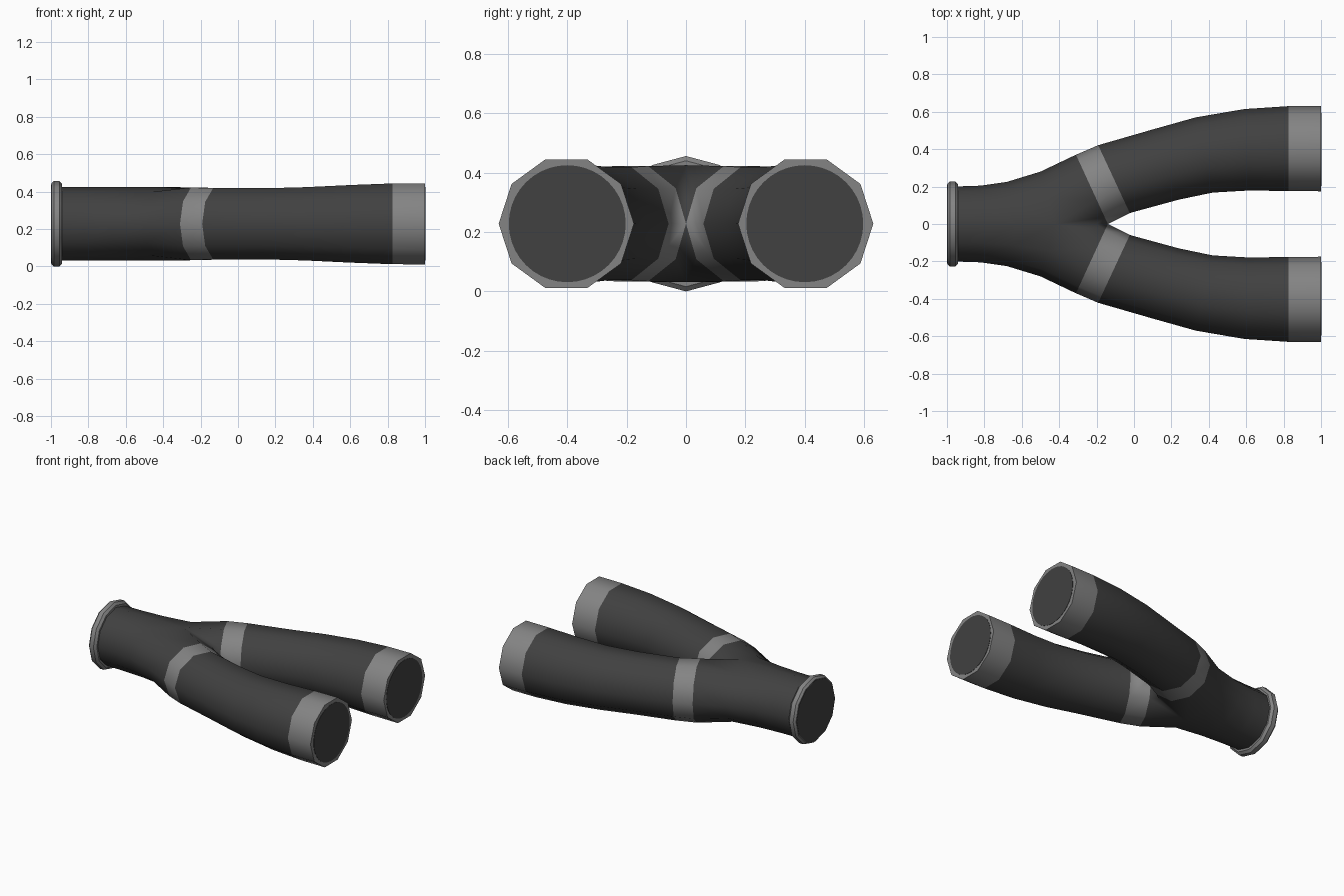
import bpy, bmesh, math
from mathutils import Vector

if "Cube" in bpy.data.objects:
    bpy.data.objects.remove(bpy.data.objects["Cube"])

Z = 0.228  # height of the pipe axis


def material(name, v):
    m = bpy.data.materials.new(name)
    m.diffuse_color = (v, v, v, 1)
    m.use_nodes = True
    m.node_tree.nodes["Principled BSDF"].inputs["Base Color"].default_value = m.diffuse_color
    return m


DARK = material("dark grey", 0.052)
LIGHT = material("light grey", 0.23)


def finish(name, bm, mats, mirror=False):
    bmesh.ops.recalc_face_normals(bm, faces=bm.faces)
    me = bpy.data.meshes.new(name)
    bm.to_mesh(me)
    bm.free()
    ob = bpy.data.objects.new(name, me)
    bpy.context.collection.objects.link(ob)
    for m in mats:
        me.materials.append(m)
    bpy.ops.object.select_all(action='DESELECT')
    ob.select_set(True)
    bpy.context.view_layer.objects.active = ob
    bpy.ops.object.shade_smooth_by_angle(angle=math.radians(42))
    if mirror:
        mod = ob.modifiers.new("Mirror", 'MIRROR')
        mod.use_axis = (False, True, False)
        mod.use_mirror_merge = True
        mod.merge_threshold = 0.0005
    return ob


def lathe(name, profile, sides, mat, y=0.0, mirror=False):
    """Revolve (x, radius) points around the x direction, with capped ends."""
    bm = bmesh.new()
    rings = []
    for x, r in profile:
        rings.append([bm.verts.new((x, y + r * math.sin(2 * math.pi * i / sides),
                                    Z + r * math.cos(2 * math.pi * i / sides)))
                      for i in range(sides)])
    for a, b in zip(rings, rings[1:]):
        for i in range(sides):
            j = (i + 1) % sides
            bm.faces.new((a[i], a[j], b[j], b[i]))
    bm.faces.new(rings[0])
    bm.faces.new(rings[-1])
    return finish(name, bm, [mat], mirror)


# Forked pipe: half of the trunk (7 points) opens into one ten-sided branch
bm = bmesh.new()
trunk = []
for x_mid, x_out, w in [(-0.97, -0.97, 0.2), (-0.8, -0.82, 0.205),
                        (-0.62, -0.68, 0.225), (-0.42, -0.5, 0.28)]:
    row = []
    for k in range(-3, 4):
        c = math.cos(math.radians(30 * k))
        y = w * c if abs(k) < 3 else 0
        row.append(bm.verts.new((x_mid + (x_out - x_mid) * c, y,
                                 Z + 0.197 * math.sin(math.radians(30 * k)))))
    trunk.append(row)

# Branch rings: centre x, centre y, heading in degrees, radius
branch = []
for x, y, h, r in [(-0.225, 0.185, 24.7, 0.204), (-0.107, 0.24, 25, 0.2),
                   (0.17, 0.318, 20, 0.2), (0.375, 0.369, 12.5, 0.206),
                   (0.605, 0.397, 4, 0.218), (0.825, 0.403, 0, 0.227),
                   (1.0, 0.403, 0, 0.228)]:
    h = math.radians(h)
    side = Vector((-math.sin(h), math.cos(h), 0))
    ring = []
    for k in range(-3, 7):
        a = math.radians(36 * k)
        p = Vector((x, y, Z)) + side * r * math.cos(a)
        ring.append(bm.verts.new((p.x, max(p.y, 0), Z + r * math.sin(a))))
    branch.append(ring)

# Trunk skin, running on to the outer seven points of the first branch ring
for a, b in zip(trunk, trunk[1:] + [branch[0][:7]]):
    for i in range(6):
        bm.faces.new((a[i], a[i + 1], b[i + 1], b[i]))

# Crotch web between the two branches
r0 = branch[0]
for tip, outer, inner, s in [(trunk[-1][6], r0[6], r0[7], 1),
                             (trunk[-1][0], r0[0], r0[9], -1)]:
    m = bm.verts.new((-0.2, 0, Z + 0.122 * s))
    bm.faces.new((tip, outer, inner, m))
    bm.faces.new((m, inner, r0[8]))

# Branch skin; the first and last segments are the light bands
for n, (a, b) in enumerate(zip(branch, branch[1:])):
    for i in range(10):
        j = (i + 1) % 10
        f = bm.faces.new((a[i], a[j], b[j], b[i]))
        f.material_index = 1 if n in (0, 5) else 0
bm.faces.new(branch[-1]).material_index = 1
finish("forked_pipe", bm, [DARK, LIGHT], mirror=True)

# Twelve-sided flange at the single end
lathe("inlet_flange", [(-0.998, 0.215), (-0.985, 0.228), (-0.955, 0.228), (-0.94, 0.212)],
      12, LIGHT)

# Dark end faces
lathe("inlet_face", [(-1.0, 0.211), (-0.996, 0.211)], 12, DARK)
lathe("outlet_face", [(0.997, 0.197), (1.002, 0.197)], 40, DARK, 0.4, True)
